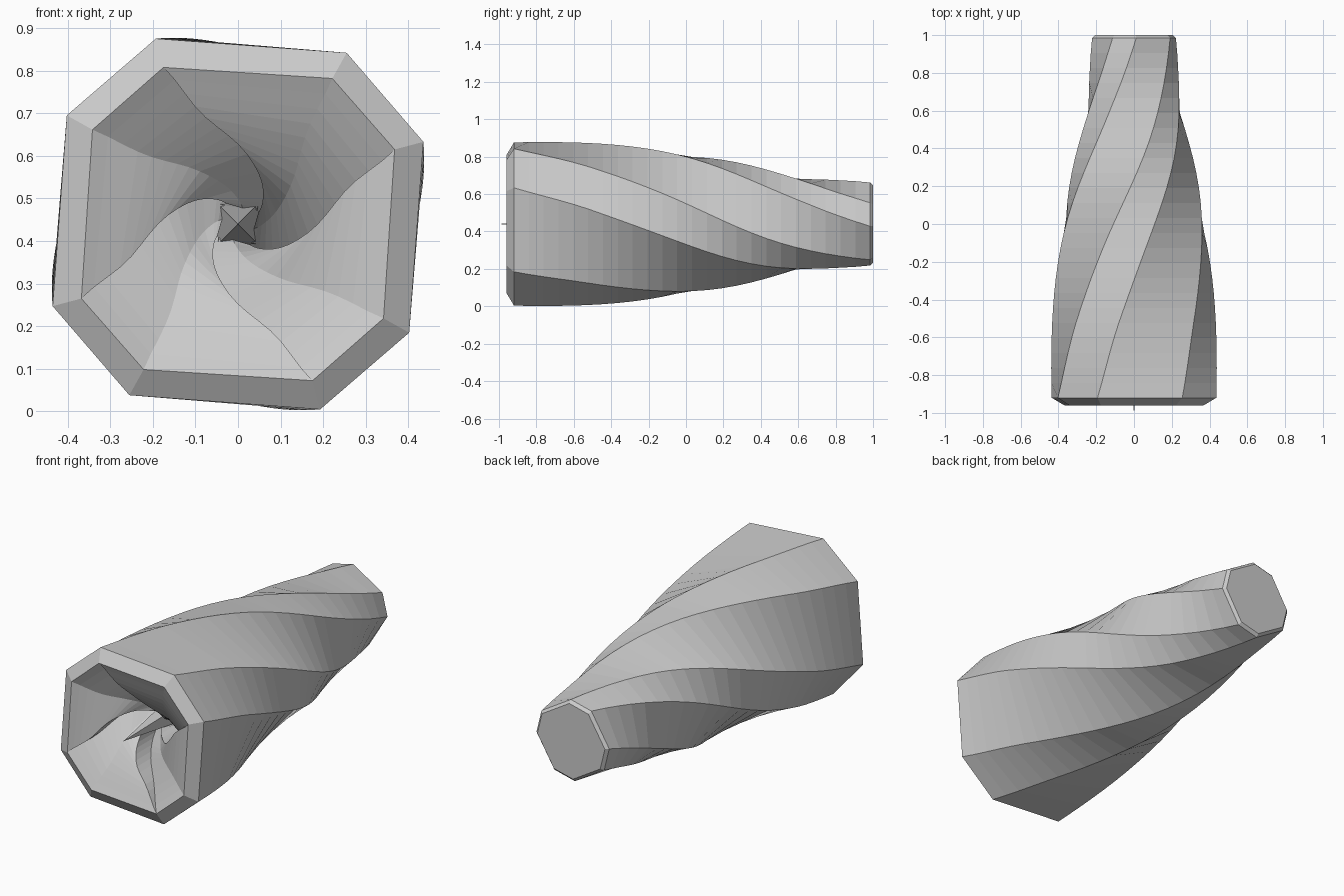
import bpy, bmesh
from math import radians, cos, sin
from mathutils import Vector

if "Cube" in bpy.data.objects:
    bpy.data.objects.remove(bpy.data.objects["Cube"])

CZ = 0.44  # height of the long axis


def curve(table, x):
    """Smooth interpolation through (x, value, value...) rows."""
    n = len(table)
    i = max(j for j in range(n - 1) if x >= table[j][0] or j == 0)
    x0, x1 = table[i][0], table[i + 1][0]
    h, t = x1 - x0, (x - x0) / (x1 - x0)

    def slope(j, c):
        a, b = table[max(j - 1, 0)], table[min(j + 1, n - 1)]
        return (b[c] - a[c]) / (b[0] - a[0])

    return [(2*t**3 - 3*t*t + 1) * table[i][c] + (t**3 - 2*t*t + t) * h * slope(i, c)
            + (3*t*t - 2*t**3) * table[i+1][c] + (t**3 - t*t) * h * slope(i + 1, c)
            for c in range(1, len(table[0]))]


def polar(r, deg, y):
    return Vector((r * cos(radians(deg)), y, CZ + r * sin(radians(deg))))


def octagon(r, turn, y, half=16.85):
    """Square section with cut corners, turned clockwise by 'turn' degrees."""
    return [polar(r, 40.75 - turn + 90 * i + s * half, y)
            for i in range(4) for s in (-1, 1)]


def loft(bm, rings):
    rows = [[bm.verts.new(p) for p in ring] for ring in rings]
    for a, b in zip(rows, rows[1:]):
        for i in range(len(a)):
            j = (i + 1) % len(a)
            bm.faces.new((a[i], a[j], b[j], b[i]))
    return rows


bm = bmesh.new()

# Outer twisted, tapering shell: y, radius, twist
profile = [(-0.92, 0.477, 0), (-0.5, 0.438, 14.4), (0, 0.376, 40.75),
           (0.6, 0.271, 85.75), (0.8, 0.240, 102), (0.985, 0.222, 117)]
rim = octagon(0.408, -0.5, -0.96, 15.8)
rings = [rim]
N = 24
for k in range(N + 1):
    y = -0.92 + 1.905 * k / N
    r, t = curve(profile, y)
    rings.append(octagon(r, t, y))
rings.append(octagon(0.206, 117, 1.0))
bm.faces.new(loft(bm, rings)[-1])

# Swirling recess: parameter, radius, angle, ridge depth, extra valley depth
swirl = [(0, 0.408, 25.45, 0, 0), (1, 0.262, 17, 0.045, 0.07), (2, 0.166, -7, 0.10, 0.13),
         (3, 0.10, -36, 0.19, 0.15), (4, 0.055, -61, 0.25, 0.15)]
M = 16
rings = []
for k in range(M + 1):
    s = k / M
    r, a, d, e = curve(swirl, 4 * s)
    ring = []
    for i in range(4):
        ridge = polar(r, a + 90 * i, -0.96 + d)
        valley = polar(r, a + 90 * i, -0.96 + d + e)
        nxt = polar(r, a + 90 * (i + 1), -0.96 + d)
        # middle fold starts at the rim corner and fades into the flap
        a0, b0 = rim[2 * i], rim[(2 * i + 2) % 8]
        bulge = rim[2 * i + 1] - (a0 + b0) / 2
        ring += [ridge, valley, (valley + nxt) / 2 + bulge * (1 - s) ** 2]
    rings.append(ring)

# Recess floor and central spike
rings.append([polar(0.065, 45 - 90 + 90 * i, -0.55) for i in range(4) for _ in range(3)])
rings.append([Vector((0, -1.0, CZ))] * 12)
loft(bm, rings)

bmesh.ops.remove_doubles(bm, verts=bm.verts, dist=0.0005)
bmesh.ops.recalc_face_normals(bm, faces=bm.faces)
mesh = bpy.data.meshes.new("twisted_horn")
bm.to_mesh(mesh)
bm.free()
obj = bpy.data.objects.new("twisted_horn", mesh)
bpy.context.collection.objects.link(obj)
